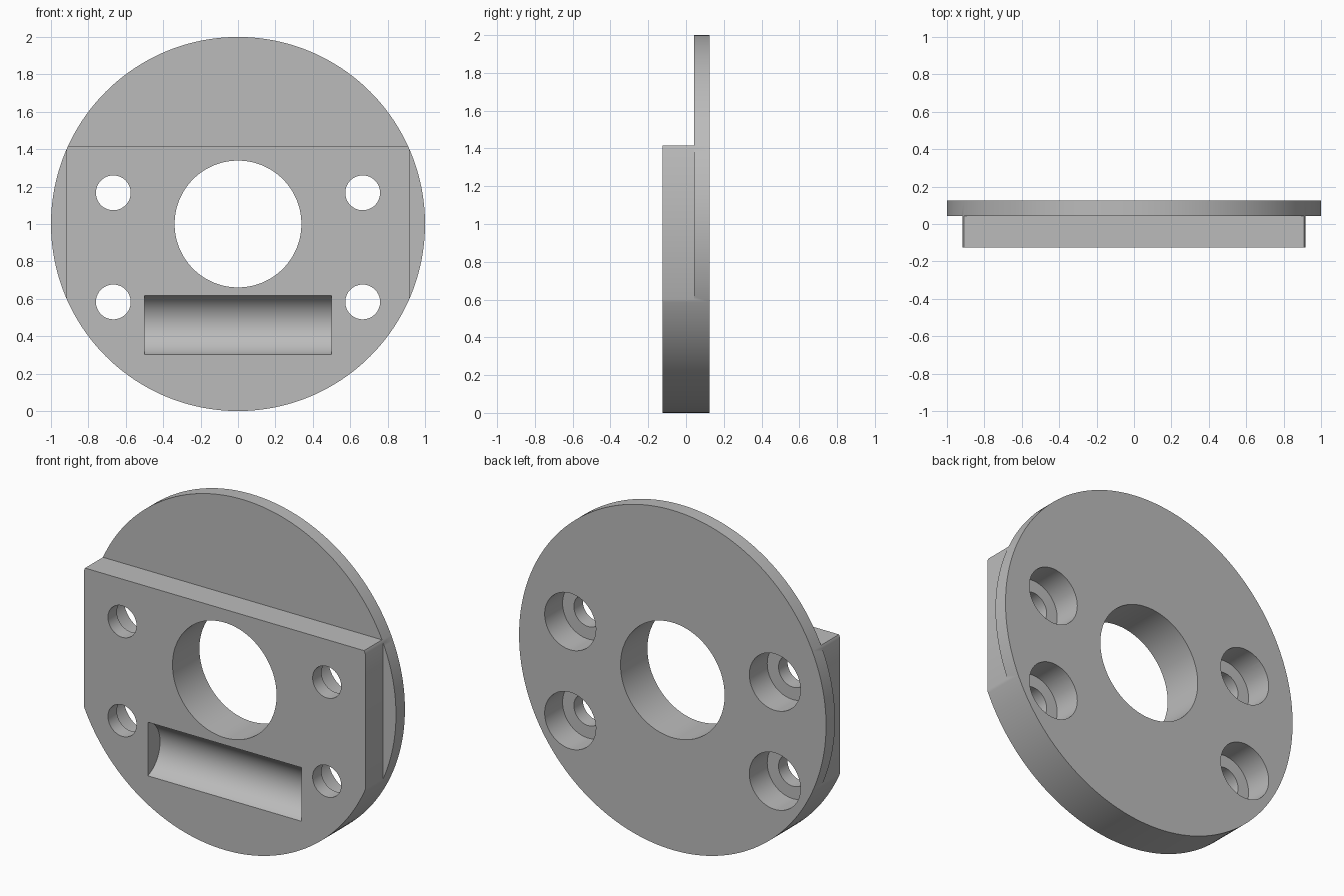
import bpy
from math import radians

cube = bpy.data.objects.get("Cube")
if cube:
    bpy.data.objects.remove(cube, do_unlink=True)

U = 1 / 12            # design module: the disc radius is 12 modules
FRONT, BACK, STEP = -1.5 * U, 1.5 * U, 0.5 * U
MID = 12 * U          # height of the disc centre


def cylinder(name, radius, x, z, y0, y1, sides=64):
    """Cylinder running along y from y0 to y1."""
    bpy.ops.mesh.primitive_cylinder_add(
        vertices=sides, radius=radius, depth=y1 - y0,
        location=(x, (y0 + y1) / 2, z), rotation=(radians(90), 0, 0))
    obj = bpy.context.object
    obj.name = name
    return obj


def box(name, lo, hi):
    bpy.ops.mesh.primitive_cube_add(
        size=1, location=[(a + b) / 2 for a, b in zip(lo, hi)])
    obj = bpy.context.object
    obj.name = name
    obj.scale = [b - a for a, b in zip(lo, hi)]
    return obj


def cut(target, cutter):
    cutter.hide_render = True
    mod = target.modifiers.new("cut", 'BOOLEAN')
    mod.operation, mod.solver, mod.object = 'DIFFERENCE', 'EXACT', cutter
    bpy.context.view_layer.update()
    bpy.ops.object.select_all(action='DESELECT')
    bpy.context.view_layer.objects.active = target
    target.select_set(True)
    bpy.ops.object.modifier_apply(modifier=mod.name)
    bpy.data.objects.remove(cutter, do_unlink=True)


# Full-thickness disc
plate = cylinder("flange_plate", MID, 0, MID, FRONT, BACK, 192)
bpy.ops.object.transform_apply(location=True, rotation=True, scale=True)

# Step the front back to a thin flange above and beside the raised pad
cut(plate, box("top_step", (-2, -1, 17 * U), (2, STEP, 3)))
for side in (-1, 1):
    xs = sorted((side * 11 * U, side * 2))
    cut(plate, box("side_step", (xs[0], -1, -1), (xs[1], STEP, 3)))

# Central bore
cut(plate, cylinder("bore", 0.339, 0, MID, -1, 1, 128))

# Four screw holes, counterbored from the back
for x in (-8 * U, 8 * U):
    for z in (7 * U, 14 * U):
        cut(plate, cylinder("screw_hole", 0.093, x, z, -1, 1))
        cut(plate, cylinder("counterbore", 2 * U, x, z, FRONT + U, 1))

# Rounded horizontal groove in the front
bpy.ops.mesh.primitive_cylinder_add(
    vertices=128, radius=2 * U, depth=12 * U,
    location=(0, FRONT - 0.053, 5.53 * U), rotation=(0, radians(90), 0))
groove = bpy.context.object
groove.name = "groove"
cut(plate, groove)

# Plain grey finish
grey = bpy.data.materials.new("grey")
grey.use_nodes = True
colour = (0.5, 0.5, 0.5, 1)
grey.diffuse_color = colour
grey.node_tree.nodes["Principled BSDF"].inputs["Base Color"].default_value = colour
plate.data.materials.clear()
plate.data.materials.append(grey)
bpy.ops.object.shade_smooth_by_angle(angle=radians(25))
